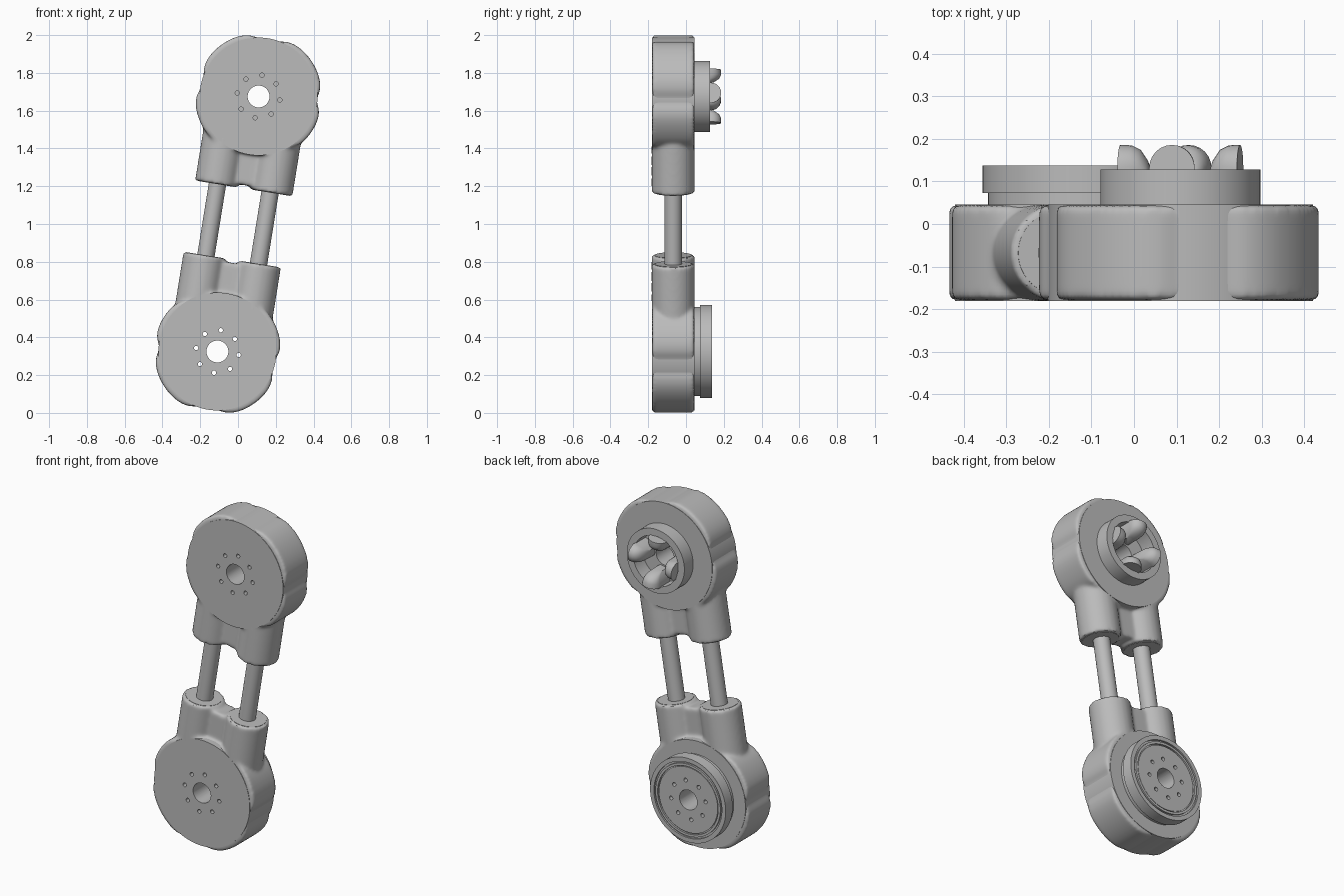
import bpy, bmesh, math
from mathutils import Matrix, Vector

cube = bpy.data.objects.get("Cube")
if cube:
    bpy.data.objects.remove(cube)

grey = bpy.data.materials.new("machined_grey")
grey.use_nodes = True
colour = (0.5, 0.5, 0.5, 1)
grey.diffuse_color = colour
grey.node_tree.nodes["Principled BSDF"].inputs["Base Color"].default_value = colour

TILT = math.atan2(0.109, 0.675)     # lean of the link
MID = -0.068                        # depth of the body centre line
UPPER = Matrix.Translation((0.109, 0, 1.675))
LOWER = Matrix.Translation((-0.109, 0, 0.325)) @ Matrix.Rotation(math.pi, 4, 'Y')
LEAN = Matrix.Rotation(TILT, 4, 'Y')


def finish(name, bm, matrix=Matrix(), angle=35):
    bmesh.ops.recalc_face_normals(bm, faces=bm.faces)
    bm.transform(matrix)
    mesh = bpy.data.meshes.new(name)
    bm.to_mesh(mesh)
    bm.free()
    mesh.materials.append(grey)
    obj = bpy.data.objects.new(name, mesh)
    bpy.context.collection.objects.link(obj)
    select(obj)
    bpy.ops.object.shade_smooth_by_angle(angle=math.radians(angle))
    return obj


def select(obj):
    bpy.ops.object.select_all(action='DESELECT')
    obj.select_set(True)
    bpy.context.view_layer.objects.active = obj


def apply(obj, kind, **settings):
    select(obj)
    mod = obj.modifiers.new(kind, kind)
    for key, value in settings.items():
        setattr(mod, key, value)
    bpy.ops.object.modifier_apply(modifier=mod.name)


def cylinder(bm, radius, start, end, sides=48):
    a, b = Vector(start), Vector(end)
    turn = (b - a).to_track_quat('Z', 'Y').to_matrix().to_4x4()
    bmesh.ops.create_cone(bm, cap_ends=True, segments=sides, radius1=radius, radius2=radius,
                          depth=(b - a).length, matrix=Matrix.Translation((a + b) / 2) @ turn)


def cut(obj, cutter):
    apply(obj, 'BOOLEAN', operation='DIFFERENCE', object=cutter, solver='EXACT')
    bpy.data.objects.remove(cutter)
    select(obj)
    bpy.ops.object.shade_smooth_by_angle(angle=math.radians(35))


def rim_radius(deg):
    # round rim with four raised pads
    r = 0.310
    for centre, half in ((125, 34), (34, 35), (-33, 26), (202, 29)):
        d = abs((deg - centre + 180) % 360 - 180) / half
        if d < 1:
            r += 0.027 * (1 - d ** 4)
    return r


def housing(name, matrix):
    bm = bmesh.new()
    # padded drum
    ring = []
    for deg in range(0, 360, 3):
        t, r = math.radians(deg), rim_radius(deg)
        ring.append(bm.verts.new((r * math.cos(t), -0.179, r * math.sin(t))))
    face = bm.faces.new(ring)
    grown = bmesh.ops.extrude_face_region(bm, geom=[face])["geom"]
    bmesh.ops.translate(bm, vec=(0, 0.223, 0),
                        verts=[v for v in grown if isinstance(v, bmesh.types.BMVert)])
    # twin rod sleeves with a web between them
    for side in (-1, 1):
        x = side * 0.147
        cylinder(bm, 0.114, LEAN @ Vector((x, MID, -0.492)), LEAN @ Vector((x, MID, -0.12)))
    bmesh.ops.create_cube(bm, size=1, matrix=LEAN @ Matrix.Translation((0, MID, -0.33))
                          @ Matrix.Diagonal((0.14, 0.13, 0.29, 1)))
    obj = finish(name, bm, matrix)
    # fuse and soften like a casting
    apply(obj, 'REMESH', mode='VOXEL', voxel_size=0.009)
    apply(obj, 'SMOOTH', factor=0.5, iterations=10)
    core = bmesh.new()
    cylinder(core, 0.29, (0, -0.3, 0), (0, 0.3, 0), 64)
    cut(obj, finish("core_cutter", core, matrix))
    # flush caps at the sleeve mouths
    bm = bmesh.new()
    for side in (-1, 1):
        x = side * 0.147
        cylinder(bm, 0.098, LEAN @ Vector((x, MID, -0.493)), LEAN @ Vector((x, MID, -0.45)))
    finish(name + "_sleeve_caps", bm, matrix)


def hub(name, profile, matrix, bolt_end):
    bm = bmesh.new()
    verts = [bm.verts.new((r, y, 0)) for r, y in profile]
    edges = [bm.edges.new(pair) for pair in zip(verts, verts[1:])]
    bmesh.ops.spin(bm, geom=verts + edges, cent=(0, 0, 0), axis=(0, 1, 0),
                   angle=math.tau, steps=96)
    bmesh.ops.remove_doubles(bm, verts=bm.verts, dist=0.0001)
    obj = finish(name, bm, matrix)
    # centre bore and circle of bolt holes
    holes = bmesh.new()
    cylinder(holes, 0.058, (0, -0.3, 0), (0, 0.3, 0))
    for i in range(8):
        t = math.pi / 2 - TILT + i * math.pi / 4
        x, z = 0.114 * math.cos(t), 0.114 * math.sin(t)
        cylinder(holes, 0.0115, (x, -0.3, z), (x, bolt_end, z), 16)
    cut(obj, finish("hole_cutter", holes, matrix))


housing("upper_housing", UPPER)
housing("lower_housing", LOWER)

FACE = [(0, -0.181), (0.312, -0.181), (0.312, 0.046)]
hub("upper_hub", FACE + [(0.188, 0.046), (0.188, 0.128), (0.147, 0.128),
                         (0.147, 0.04), (0, 0.04)], UPPER, -0.1)
hub("lower_hub", FACE + [(0.235, 0.046), (0.235, 0.073), (0.247, 0.073), (0.247, 0.138),
                         (0.222, 0.138), (0.222, 0.128), (0.212, 0.128), (0.212, 0.138),
                         (0.198, 0.138), (0.198, 0.128), (0.192, 0.128), (0.192, 0.134),
                         (0, 0.134)], LOWER, 0.3)

# four coupling jaws: arched bars that sink and narrow toward the bore
bm = bmesh.new()
for i in range(4):
    turn = Matrix.Rotation(math.radians(-8 + 90 * i), 4, 'Y')
    rings = []
    for r, half, top in ((0.142, 0.054, 0.186), (0.115, 0.05, 0.185), (0.095, 0.043, 0.175),
                         (0.078, 0.034, 0.15), (0.066, 0.024, 0.11)):
        pts = [(half, 0.035)]
        for k in range(13):
            t = math.pi * k / 12
            pts.append((half * math.cos(t), top - half + half * math.sin(t)))
        pts.append((-half, 0.035))
        rings.append([bm.verts.new(turn @ Vector((r, y, w))) for w, y in pts])
    for a, b in zip(rings, rings[1:]):
        for j in range(len(a)):
            k = (j + 1) % len(a)
            bm.faces.new((a[j], a[k], b[k], b[j]))
    bm.faces.new(rings[0])
    bm.faces.new(rings[-1][::-1])
finish("coupling_jaws", bm, UPPER, 40)

# connecting rods
for side, label in ((-1, "right"), (1, "left")):
    bm = bmesh.new()
    cylinder(bm, 0.046, (side * 0.141, MID, -0.3), (side * 0.141, MID, 0.3))
    finish(label + "_rod", bm, Matrix.Translation((0, 0, 1)) @ LEAN)
